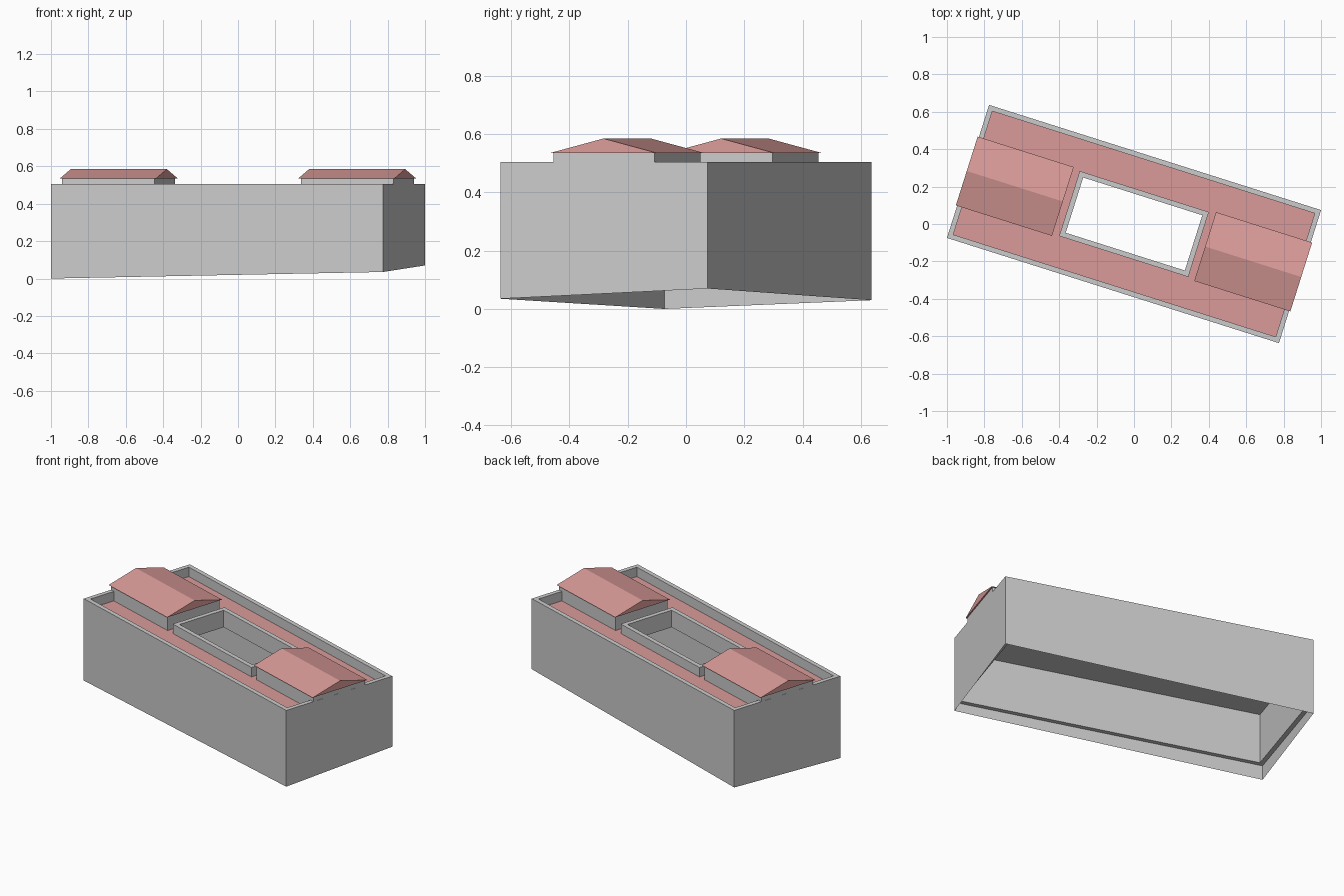
import bpy, math
from mathutils import Matrix

if "Cube" in bpy.data.objects:
    bpy.data.objects.remove(bpy.data.objects["Cube"])

ROT = Matrix.Rotation(math.radians(-17.58), 4, 'Z')
TOP, ROOF, CEIL, LEDGE = 0.505, 0.447, 0.40, 0.09
OUT = (0.931, 0.373)          # half sizes of the block
OUT_IN = (0.904, 0.346)       # inside of the outer parapet
COURT = (0.362, 0.182)        # outside of the courtyard parapet
COURT_IN = (0.334, 0.155)     # courtyard opening

red = bpy.data.materials.new("roof_red")
red.diffuse_color = (0.70, 0.33, 0.32, 1)
red.use_nodes = True
red.node_tree.nodes["Principled BSDF"].inputs["Base Color"].default_value = red.diffuse_color
grey = bpy.data.materials.new("plain_grey")


def add(name, verts, faces, mats=()):
    me = bpy.data.meshes.new(name)
    me.from_pydata(verts, [], faces)
    for m in mats:
        me.materials.append(m)
    me.transform(ROT)
    me.update()
    ob = bpy.data.objects.new(name, me)
    bpy.context.collection.objects.link(ob)
    return ob


def rect(half, z):
    a, b = half
    return [(-a, -b, z), (a, -b, z), (a, b, z), (-a, b, z)]


def frame(name, outer, inner, z0, z1, mats=()):
    """Rectangular ring; faces come as outside, top, inside, underside per side."""
    verts = rect(outer, z0) + rect(outer, z1) + rect(inner, z1) + rect(inner, z0)
    faces = []
    for i in range(4):
        j = (i + 1) % 4
        for k in range(4):
            n = (k + 1) % 4
            faces.append((k * 4 + i, k * 4 + j, n * 4 + j, n * 4 + i))
    return add(name, verts, faces, mats)


# Thick outer walls with parapet
frame("outer_walls", OUT, OUT_IN, LEDGE, TOP)

# Thin skirt following the sloping terrain
low = [(x, y, z) for (x, y, _), z in zip(rect(OUT, 0), (0, 0.035, 0.07, 0.03))]
add("terrain_skirt", low + rect(OUT, LEDGE),
    [(i, (i + 1) % 4, (i + 1) % 4 + 4, i + 4) for i in range(4)])

# Flat roof around the courtyard, red on top
roof = frame("flat_roof", OUT_IN, COURT, CEIL, ROOF, (grey, red))
for p in roof.data.polygons:
    if p.normal.z > 0.5:
        p.material_index = 1

# Courtyard walls
frame("courtyard_walls", COURT, COURT_IN, CEIL, TOP)

# Roof pavilions: walls and gabled roof at each end
for side, s in (("left", -1), ("right", 1)):
    u0, u1 = sorted((s * 0.41, s * 0.9305))
    v = 0.182
    base = [(u0, -v), (u1, -v), (u1, v), (u0, v)]
    add(side + "_pavilion_walls",
        [(x, y, z) for z in (ROOF, 0.536) for x, y in base],
        [(i, (i + 1) % 4, (i + 1) % 4 + 4, i + 4) for i in range(4)] + [(4, 5, 6, 7)])
    u0, u1 = sorted((s * 0.399, s * 0.938))
    v = 0.193
    add(side + "_gable_roof",
        [(u0, -v, 0.535), (u1, -v, 0.535), (u1, v, 0.535), (u0, v, 0.535),
         (u0, 0, 0.585), (u1, 0, 0.585)],
        [(0, 1, 5, 4), (2, 3, 4, 5), (1, 2, 5), (3, 0, 4), (3, 2, 1, 0)], (red,))
